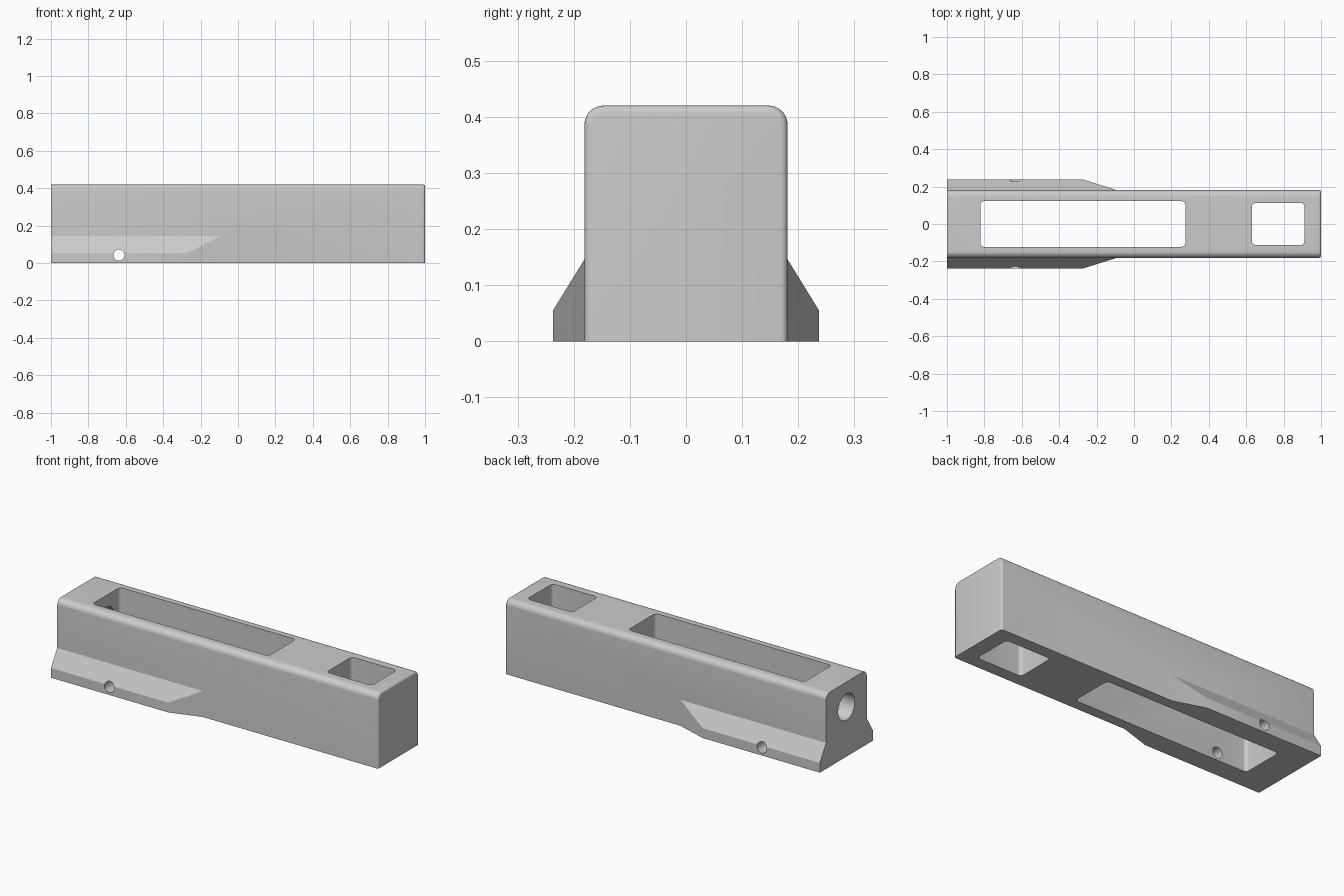
import bpy, bmesh, math
from mathutils import Matrix

cube = bpy.data.objects.get("Cube")
if cube:
    bpy.data.objects.remove(cube, do_unlink=True)

grey = bpy.data.materials.new("plain grey")
grey.use_nodes = True
GREY = (0.6, 0.6, 0.6, 1)
grey.diffuse_color = GREY
grey.node_tree.nodes["Principled BSDF"].inputs["Base Color"].default_value = GREY


def add_object(name, bm):
    bmesh.ops.recalc_face_normals(bm, faces=bm.faces)
    mesh = bpy.data.meshes.new(name)
    bm.to_mesh(mesh)
    bm.free()
    mesh.materials.append(grey)
    obj = bpy.data.objects.new(name, mesh)
    bpy.context.collection.objects.link(obj)
    return obj


def box(x0, x1, y0, y1, z0, z1):
    bm = bmesh.new()
    bmesh.ops.create_cube(bm, size=1)
    for v in bm.verts:
        v.co.x = x1 if v.co.x > 0 else x0
        v.co.y = y1 if v.co.y > 0 else y0
        v.co.z = z1 if v.co.z > 0 else z0
    return bm


def round_edges(bm, test, radius, segments=6):
    edges = [e for e in bm.edges if test(*(v.co for v in e.verts))]
    bmesh.ops.bevel(bm, geom=edges, offset=radius, segments=segments,
                    affect='EDGES', profile=0.5, clamp_overlap=True)


def combine(target, tool, operation):
    mod = target.modifiers.new(tool.name, 'BOOLEAN')
    mod.object = tool
    mod.operation = operation
    mod.solver = 'EXACT'
    bpy.context.view_layer.objects.active = target
    bpy.ops.object.modifier_apply(modifier=mod.name)
    bpy.data.objects.remove(tool, do_unlink=True)


def cylinder(name, radius, length, rotation, centre):
    bm = bmesh.new()
    bmesh.ops.create_cone(bm, cap_ends=True, segments=40, radius1=radius,
                          radius2=radius, depth=length,
                          matrix=Matrix.Translation(centre) @ rotation)
    return add_object(name, bm)


# Main body: large rounding along the top, small rounding at the closed end
W, H = 0.181, 0.42
bm = box(-1, 1, -W, W, 0, H)
round_edges(bm, lambda a, b: min(a.z, b.z) > H - 0.01 and abs(a.y - b.y) < 0.01, 0.034, 8)
round_edges(bm, lambda a, b: min(a.x, b.x) > 0.99 and max(a.z, b.z) > 0.01, 0.012, 4)
body = add_object("body", bm)

# Tapered side flanges, mirrored; the inner side is sunk into the body
F = 0.237
for side, label in ((1, "back"), (-1, "front")):
    bm = bmesh.new()
    outline = [(-1, F, 0), (-1, F, 0.055), (-1, W, 0.146), (-1, 0.15, 0.146), (-1, 0.15, 0),
               (-0.27, F, 0), (-0.27, F, 0.055),
               (-0.092, W, 0), (-0.092, W, 0.146), (-0.092, 0.15, 0), (-0.092, 0.15, 0.146)]
    for x, y, z in outline:
        bm.verts.new((x, y * side, z))
    bmesh.ops.convex_hull(bm, input=bm.verts)
    bmesh.ops.dissolve_limit(bm, angle_limit=0.01, verts=bm.verts, edges=bm.edges)
    combine(body, add_object(label + "_flange", bm), 'UNION')

# Two open slots through the body
for name, x0, x1, half in (("long_slot", -0.822, 0.275, 0.122),
                           ("short_slot", 0.63, 0.911, 0.112)):
    bm = box(x0, x1, -half, half, -0.1, H + 0.1)
    round_edges(bm, lambda a, b: abs(a.z - b.z) > 0.1, 0.02)
    combine(body, add_object(name, bm), 'DIFFERENCE')

# Cross pin hole and end bore that opens into the long slot
combine(body, cylinder("pin_hole", 0.03, 1, Matrix.Rotation(math.pi / 2, 4, 'X'),
                       (-0.637, 0, 0.043)), 'DIFFERENCE')
combine(body, cylinder("end_bore", 0.074, 0.6, Matrix.Rotation(math.pi / 2, 4, 'Y'),
                       (-1, 0, 0.28)), 'DIFFERENCE')

# Smooth fillets, crisp edges
bpy.ops.object.select_all(action='DESELECT')
body.select_set(True)
bpy.context.view_layer.objects.active = body
bpy.ops.object.shade_smooth_by_angle(angle=math.radians(25))
